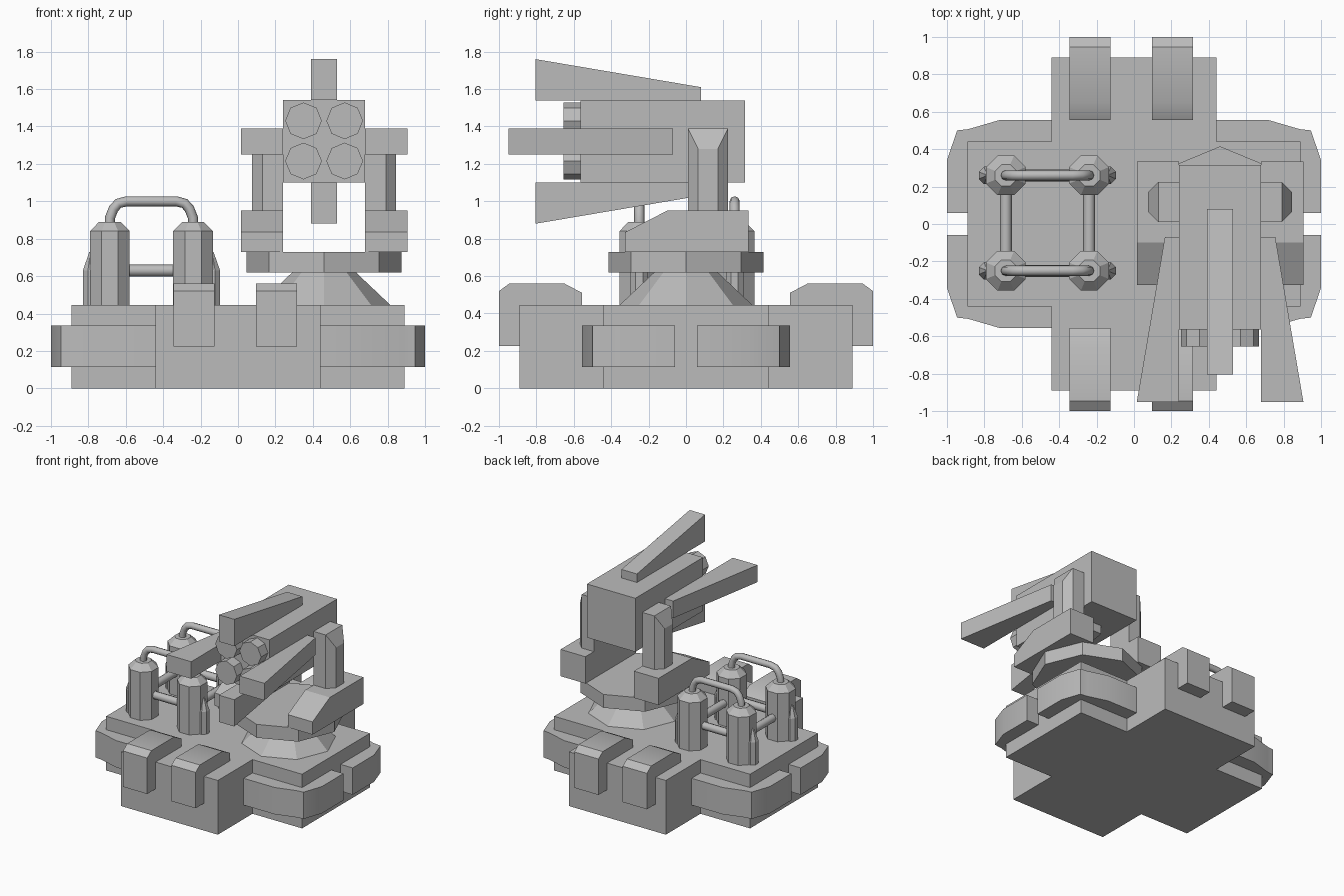
import bpy, bmesh, math
from mathutils import Vector

if "Cube" in bpy.data.objects:
    bpy.data.objects.remove(bpy.data.objects["Cube"], do_unlink=True)

GREY = (0.5, 0.5, 0.5, 1)
metal = bpy.data.materials.new("plain_grey")
metal.use_nodes = True
metal.diffuse_color = GREY
metal.node_tree.nodes["Principled BSDF"].inputs["Base Color"].default_value = GREY


def finish(name, bm, smooth=False):
    bmesh.ops.recalc_face_normals(bm, faces=bm.faces)
    mesh = bpy.data.meshes.new(name)
    bm.to_mesh(mesh)
    bm.free()
    mesh.materials.append(metal)
    ob = bpy.data.objects.new(name, mesh)
    bpy.context.collection.objects.link(ob)
    if smooth:
        bpy.ops.object.select_all(action='DESELECT')
        ob.select_set(True)
        bpy.context.view_layer.objects.active = ob
        bpy.ops.object.shade_smooth_by_angle(angle=math.radians(32))
    return ob


def prism_mesh(points, axis, lo, hi):
    """Extrude a flat outline along one axis."""
    place = {'x': lambda a, b: (lo, a, b),
             'y': lambda a, b: (a, lo, b),
             'z': lambda a, b: (a, b, lo)}[axis]
    bm = bmesh.new()
    face = bm.faces.new([bm.verts.new(place(a, b)) for a, b in points])
    out = bmesh.ops.extrude_face_region(bm, geom=[face])
    step = Vector([hi - lo if k == axis else 0 for k in 'xyz'])
    bmesh.ops.translate(bm, verts=[v for v in out['geom'] if isinstance(v, bmesh.types.BMVert)], vec=step)
    return bm


def prism(name, points, axis, lo, hi, smooth=False):
    return finish(name, prism_mesh(points, axis, lo, hi), smooth)


def octagon(cx, cy, r, turn=0.0):
    return [(cx + r * math.cos(math.tau * (i + turn) / 8),
             cy + r * math.sin(math.tau * (i + turn) / 8)) for i in range(8)]


def stack(name, cx, cy, rings, turn=0.0):
    """Eight-sided column through (radius, height) rings."""
    bm = bmesh.new()
    loops = [[bm.verts.new((x, y, z)) for x, y in octagon(cx, cy, r, turn)] for r, z in rings]
    bm.faces.new(loops[0])
    bm.faces.new(loops[-1])
    for a, b in zip(loops, loops[1:]):
        for i in range(8):
            j = (i + 1) % 8
            bm.faces.new((a[i], a[j], b[j], b[i]))
    return finish(name, bm)


def pipe(name, path, radius):
    curve = bpy.data.curves.new(name, 'CURVE')
    curve.dimensions = '3D'
    curve.bevel_depth = radius
    curve.bevel_resolution = 2
    curve.use_fill_caps = True
    spline = curve.splines.new('POLY')
    spline.points.add(len(path) - 1)
    for p, co in zip(spline.points, path):
        p.co = (*co, 1)
    curve.materials.append(metal)
    ob = bpy.data.objects.new(name, curve)
    bpy.context.collection.objects.link(ob)


# Cross-shaped base
W, N, TOP = 0.89, 0.44, 0.445
quarter = [(W, N), (N, N), (N, W)]
cross = []
for turn in range(4):
    for x, y in quarter:
        for _ in range(turn):
            x, y = -y, x
        cross.append((x, y))
prism("base", cross, 'z', 0, TOP)

# Corner bumpers wrapped round the side arms
bumper = [(1, 0.06), (1, 0.34), (0.945, 0.5), (0.885, 0.507), (0.72, 0.555),
          (N, 0.555), (N, 0.42), (0.87, 0.42), (0.87, 0.06)]
for sx, side in ((1, "left"), (-1, "right")):
    for sy, end in ((-1, "front"), (1, "back")):
        prism(f"{end}_{side}_bumper", [(sx * x, sy * y) for x, y in bumper], 'z', 0.115, 0.335, True)

# Clamps over the front and back edges
clamp = [(1, 0.225), (1, 0.52), (0.945, 0.56), (0.65, 0.56), (0.555, 0.51), (0.555, 0.4),
         (0.85, 0.4), (0.85, 0.225)]
for sy, end in ((-1, "front"), (1, "back")):
    for x, side in ((-0.345, "right"), (0.095, "left")):
        prism(f"{end}_{side}_clamp", [(sy * y, z) for y, z in clamp], 'x', x, x + 0.22, True)

# Generator: four columns with small outer buttresses, joined by pipes
XA, XB, YA, YB = -0.685, -0.24, -0.25, 0.26
for x, out, side in ((XA, -1, "right"), (XB, 1, "left")):
    for y, end in ((YA, "front"), (YB, "back")):
        stack(f"{end}_{side}_column", x, y, [(0.115, TOP), (0.115, 0.84), (0.062, 0.89)], 0.5)
        stack(f"{end}_{side}_buttress", x + out * 0.098, y,
              [(0.05, TOP), (0.05, 0.63), (0.012, 0.73)], 0.5)
    pipe(f"{side}_cross_rod", [(x, YA, 0.63), (x, YB, 0.63)], 0.032)
for y, end in ((YA, "front"), (YB, "back")):
    pipe(f"{end}_cross_rod", [(XA, y, 0.63), (XB, y, 0.63)], 0.032)
    rise = [(0, 0.86), (0, 0.91), (0.02, 0.96), (0.045, 0.988), (0.09, 1.0)]
    arch = [(XA + d, y, z) for d, z in rise] + [(XB - d, y, z) for d, z in reversed(rise)]
    pipe(f"{end}_arch_pipe", arch, 0.027)

# Turret foot and turntable
CX = 0.46
stack("turret_foot", CX, 0, [(0.355, TOP), (0.17, 0.62)])
stack("turntable", CX, 0, [(0.415, 0.62), (0.415, 0.73)])

# Shoulders, posts and side fins, mirrored about the turret centre
shoulder = [(-0.325, 0.73), (-0.325, 0.835), (-0.1, 0.95), (0.335, 0.95), (0.335, 0.73)]
post = [(0.22, 0.01), (0.33, 0.01), (0.385, 0.065), (0.385, 0.17), (0.33, 0.225), (0.22, 0.225)]
side_fin = [(0.22, -0.95), (0.445, -0.95), (0.295, -0.07), (0.22, -0.07)]
for s, side in ((1, "left"), (-1, "right")):
    lo, hi = sorted((CX + s * 0.22, CX + s * 0.445))
    prism(f"{side}_shoulder", shoulder, 'x', lo, hi)
    bm = prism_mesh([(CX + s * x, y) for x, y in post], 'z', 0.95, 1.39)
    cut = bmesh.ops.bisect_plane(bm, geom=bm.verts[:] + bm.edges[:] + bm.faces[:],
                                 plane_co=(CX + s * 0.33, 0, 1.39), plane_no=(s * 2, 0, 1),
                                 clear_outer=True)
    bmesh.ops.holes_fill(bm, edges=[e for e in bm.edges if e.is_boundary])
    finish(f"{side}_post", bm)
    prism(f"{side}_fin", [(CX + s * x, y) for x, y in side_fin], 'z', 1.25, 1.39)

# Launcher box
LOW, HIGH = 1.1, 1.54
prism("launcher_box", [(CX - 0.22, LOW), (CX + 0.22, LOW), (CX + 0.22, HIGH), (CX - 0.22, HIGH)],
      'y', -0.565, 0.315)

# Upper and lower fins
fin = [(-0.805, 0), (-0.805, 0.22), (0.08, 0.07), (0.08, 0)]
prism("upper_fin", [(y, HIGH + h) for y, h in fin], 'x', CX - 0.07, CX + 0.07)
prism("lower_fin", [(y, LOW - h) for y, h in fin], 'x', CX - 0.07, CX + 0.07)

# Launch tubes
for dx, side in ((-0.11, "right"), (0.11, "left")):
    for z, level in ((1.215, "lower"), (1.43, "upper")):
        prism(f"{level}_{side}_tube", octagon(CX + dx, z, 0.098), 'y', -0.655, -0.55)
